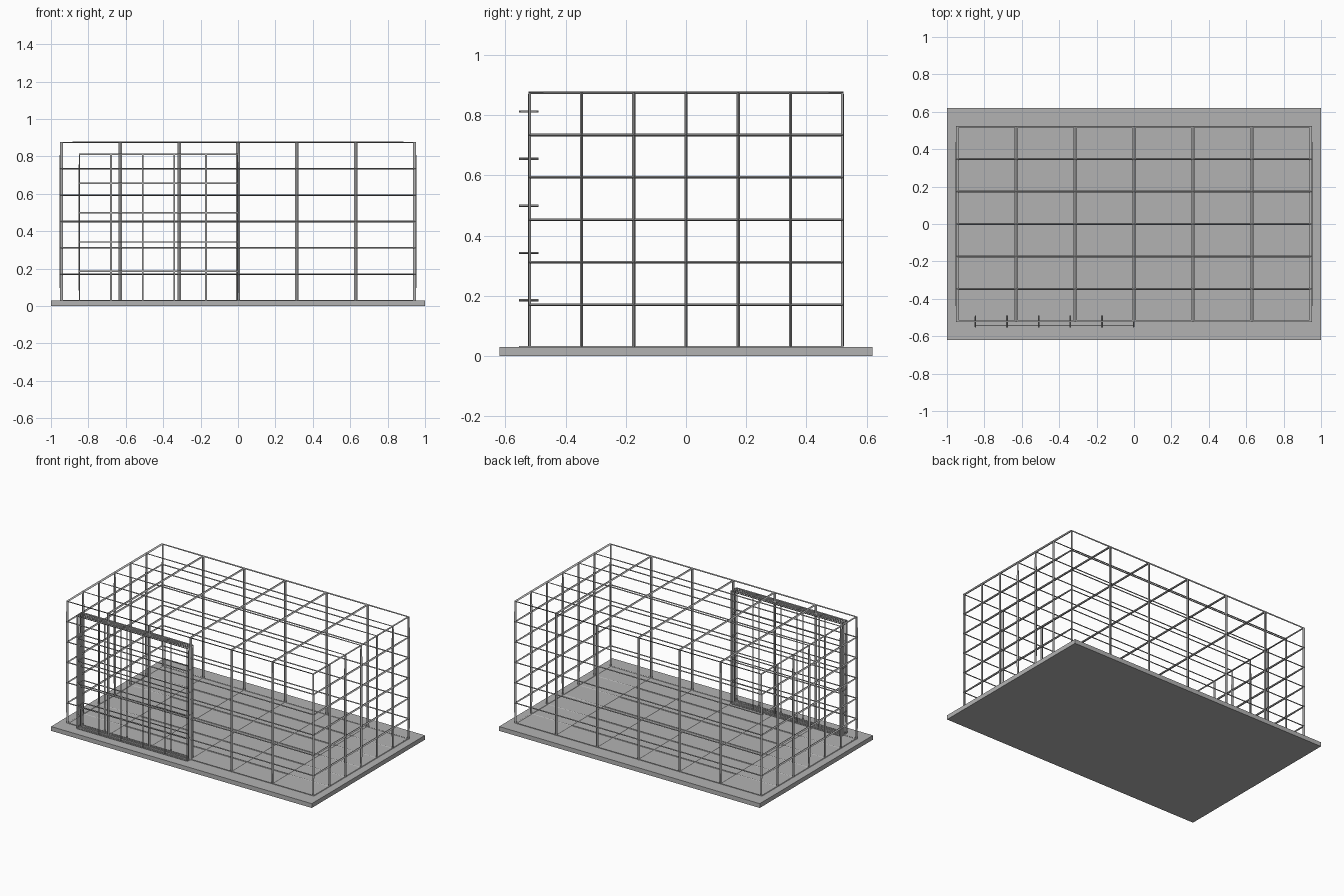
import bpy
import bmesh

cube = bpy.data.objects.get("Cube")
if cube:
    bpy.data.objects.remove(cube, do_unlink=True)


def make_material(name, value):
    mat = bpy.data.materials.new(name)
    mat.use_nodes = True
    color = (value, value, value, 1)
    mat.diffuse_color = color
    mat.node_tree.nodes["Principled BSDF"].inputs["Base Color"].default_value = color
    return mat


def make_box(name, low, high, mat, cuts=0):
    """Box between two corners, its faces divided into a grid by the cuts."""
    mesh = bpy.data.meshes.new(name)
    bm = bmesh.new()
    bmesh.ops.create_cube(bm, size=2)
    if cuts:
        bmesh.ops.subdivide_edges(bm, edges=bm.edges[:], cuts=cuts, use_grid_fill=True)
    bm.to_mesh(mesh)
    bm.free()
    mesh.materials.append(mat)
    obj = bpy.data.objects.new(name, mesh)
    obj.location = [(a + b) / 2 for a, b in zip(low, high)]
    obj.scale = [(b - a) / 2 for a, b in zip(low, high)]
    bpy.context.collection.objects.link(obj)
    return obj


def make_lattice(name, low, high, mat, bays):
    """Open frame of bars along the grid lines of a box."""
    obj = make_box(name, low, high, mat, cuts=bays - 1)
    wire = obj.modifiers.new("bars", "WIREFRAME")
    wire.thickness = 0.02
    wire.use_even_offset = True
    return obj


grey = make_material("light_grey", 0.45)

# Ground slab
make_box("floor_slab", (-1, -0.62, 0), (1, 0.62, 0.03), grey)

# Main building frame, six bays each way
make_lattice("building_frame", (-0.945, -0.52, 0.029), (0.945, 0.52, 0.875), grey, 6)

# Sliding door frame at the front, five bays each way
make_lattice("door_frame", (-0.848, -0.554, 0.029), (-0.002, -0.49, 0.812), grey, 5)
